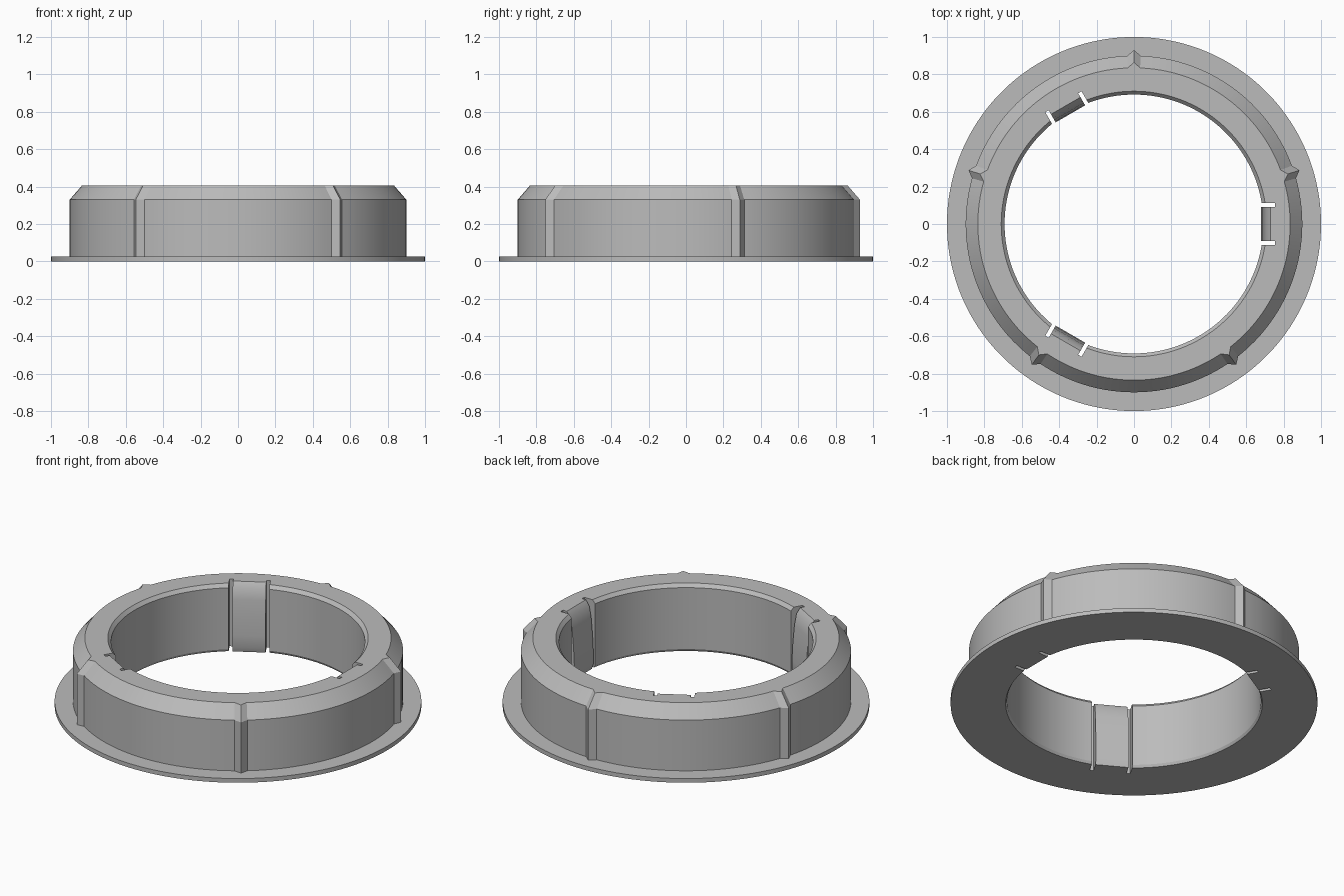
import bpy, bmesh
from math import radians, sin, cos
from mathutils import Matrix

if "Cube" in bpy.data.objects:
    bpy.data.objects.remove(bpy.data.objects["Cube"])

grey = bpy.data.materials.new("plain grey")
grey.use_nodes = True
GREY = (0.5, 0.5, 0.5, 1)
grey.diffuse_color = GREY
grey.node_tree.nodes["Principled BSDF"].inputs["Base Color"].default_value = GREY


def finish(bm, name):
    bmesh.ops.recalc_face_normals(bm, faces=bm.faces)
    mesh = bpy.data.meshes.new(name)
    bm.to_mesh(mesh)
    bm.free()
    mesh.materials.append(grey)
    obj = bpy.data.objects.new(name, mesh)
    bpy.context.collection.objects.link(obj)
    return obj


def select(obj):
    bpy.ops.object.select_all(action='DESELECT')
    obj.select_set(True)
    bpy.context.view_layer.objects.active = obj


def prism(bm, profile, half_width, angle):
    """Extrude an x-z profile sideways, then turn it about z."""
    turn = Matrix.Rotation(radians(angle), 3, 'Z')
    sides = [[bm.verts.new(turn @ Matrix.Translation((x, y, z)).translation)
              for x, z in profile] for y in (-half_width, half_width)]
    bm.faces.new(sides[0])
    bm.faces.new(sides[1])
    n = len(profile)
    for i in range(n):
        j = (i + 1) % n
        bm.faces.new((sides[0][i], sides[0][j], sides[1][j], sides[1][i]))


TOP = 0.405
RIB = 0.03
CLIPS = (0, 120, 240)

# Flanged ring: radius, height, and whether the ribs push that point outwards
section = [(0.70, 0, 0), (1, 0, 0), (1, 0.025, 0), (0.9, 0.025, 1),
           (0.9, 0.33, 1), (0.835, TOP, 1), (0.71, TOP, 0),
           (0.692, 0.385, 0), (0.692, 0.015, 0)]
HALF_RIB = 2.25
STEPS = 26
span = 72 - 2 * HALF_RIB
stations = []
for k in range(5):
    peak = 18 + 72 * k
    stations.append((peak, RIB))
    stations += [(peak + HALF_RIB + span * i / STEPS, 0) for i in range(STEPS + 1)]

bm = bmesh.new()
rings = []
for angle, push in stations:
    a = radians(angle)
    rings.append([bm.verts.new(((r + push * ribbed) * cos(a),
                                (r + push * ribbed) * sin(a), z))
                  for r, z, ribbed in section])
for i, ring in enumerate(rings):
    after = rings[(i + 1) % len(rings)]
    for j in range(len(section)):
        k = (j + 1) % len(section)
        bm.faces.new((ring[j], after[j], after[k], ring[k]))
body = finish(bm, "flanged_ring")

# Pockets that leave a slot on each side of every clip
bm = bmesh.new()
for angle in CLIPS:
    prism(bm, [(0.6, -0.1), (0.755, -0.1), (0.755, 0.5), (0.6, 0.5)], 0.112, angle)
cutter = finish(bm, "slot_cutter")
cutter.hide_render = True
cut = body.modifiers.new("slots", 'BOOLEAN')
cut.operation = 'DIFFERENCE'
cut.solver = 'EXACT'
cut.object = cutter
select(body)
bpy.ops.object.modifier_apply(modifier=cut.name)
bpy.data.objects.remove(cutter)
bpy.ops.object.shade_smooth_by_angle(angle=radians(25))

# Spring clips, leaning inwards from the top
clip_profile = [(0.755, 0), (0.69, 0), (0.681, 0.03), (0.68, 0.1), (0.685, 0.2),
                (0.695, 0.31), (0.708, 0.375), (0.73, TOP), (0.755, TOP)]
for number, angle in enumerate(CLIPS, 1):
    bm = bmesh.new()
    prism(bm, clip_profile, 0.091, angle)
    clip = finish(bm, f"clip_{number}")
    select(clip)
    bpy.ops.object.shade_smooth_by_angle(angle=radians(25))
